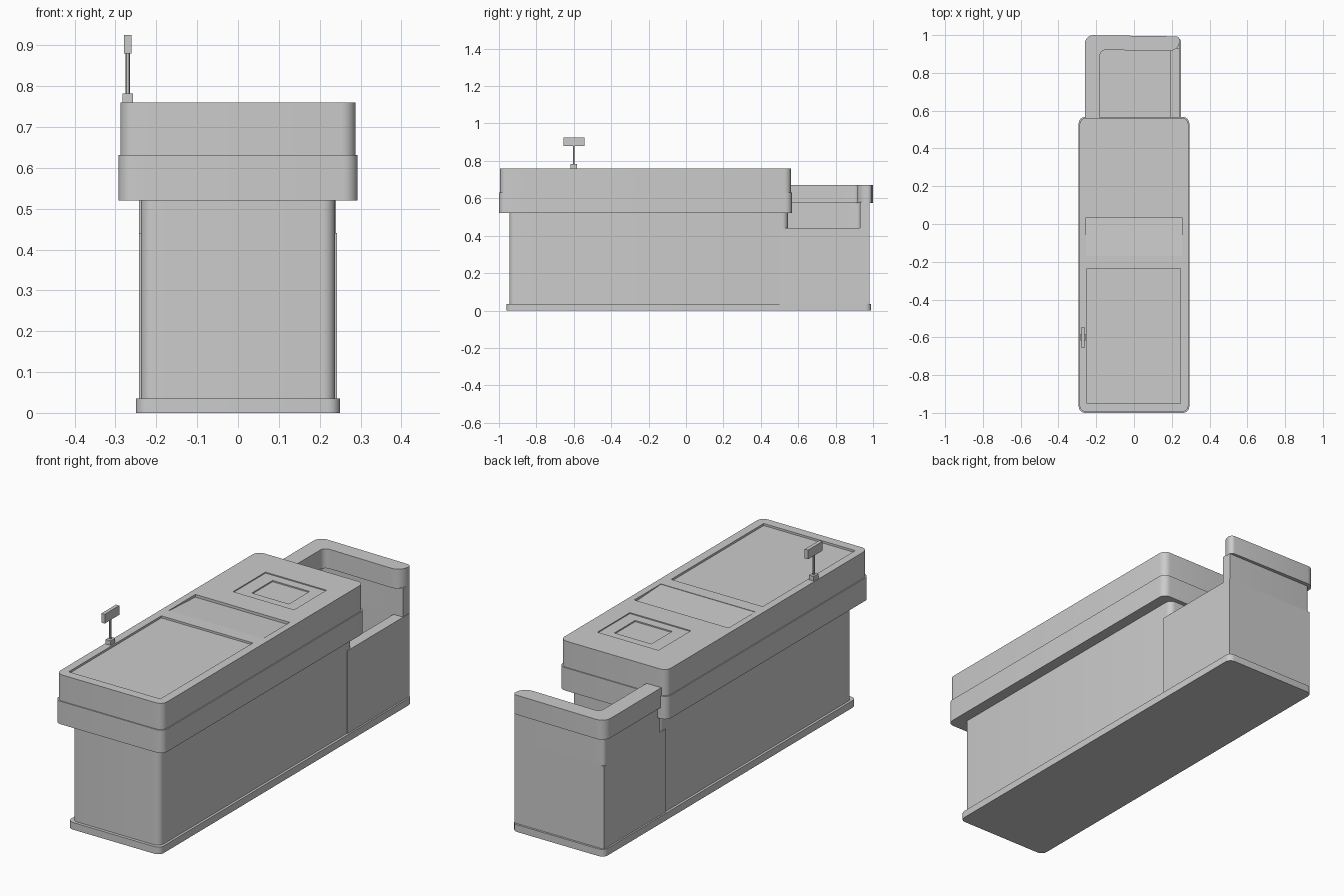
import bpy, bmesh, math

if "Cube" in bpy.data.objects:
    bpy.data.objects.remove(bpy.data.objects["Cube"])


def fillet(points, seg=6):
    """Round the corners of a 2D outline; points are (x, y, radius)."""
    out = []
    n = len(points)
    for i, (x, y, r) in enumerate(points):
        if r <= 0:
            out.append((x, y))
            continue
        px, py, _ = points[i - 1]
        nx, ny, _ = points[(i + 1) % n]
        la, lb = math.hypot(px - x, py - y), math.hypot(nx - x, ny - y)
        a = (x + (px - x) * r / la, y + (py - y) * r / la)
        b = (x + (nx - x) * r / lb, y + (ny - y) * r / lb)
        c = (a[0] + b[0] - x, a[1] + b[1] - y)
        for k in range(seg + 1):
            t = math.pi / 2 * k / seg
            s, q = 1 - math.sin(t), 1 - math.cos(t)
            # quarter ellipse from a to b around c
            out.append((c[0] + (a[0] - c[0]) * (1 - q) + (b[0] - c[0]) * (1 - s),
                        c[1] + (a[1] - c[1]) * (1 - q) + (b[1] - c[1]) * (1 - s)))
    return out


def prism(name, points, z0, z1):
    bm = bmesh.new()
    face = bm.faces.new([bm.verts.new((x, y, z0)) for x, y in fillet(points)])
    top = bmesh.ops.extrude_face_region(bm, geom=[face])
    for v in top["geom"]:
        if isinstance(v, bmesh.types.BMVert):
            v.co.z = z1
    bmesh.ops.recalc_face_normals(bm, faces=bm.faces)
    me = bpy.data.meshes.new(name)
    bm.to_mesh(me)
    bm.free()
    ob = bpy.data.objects.new(name, me)
    bpy.context.collection.objects.link(ob)
    return ob


def box(name, x0, x1, y0, y1, z0, z1, r=0.0):
    return prism(name, [(x0, y0, r), (x1, y0, r), (x1, y1, r), (x0, y1, r)], z0, z1)


def cut(ob, cutter):
    m = ob.modifiers.new("cut", "BOOLEAN")
    m.operation, m.solver, m.object = "DIFFERENCE", "EXACT", cutter
    bpy.context.view_layer.objects.active = ob
    bpy.ops.object.modifier_apply(modifier=m.name)
    bpy.data.objects.remove(cutter)


# Base and counter
box("plinth", -0.25, 0.25, -0.96, 0.99, 0, 0.035, 0.03)
box("counter_body", -0.238, 0.238, -0.945, 0.545, 0.03, 0.53, 0.03)
box("counter_band", -0.293, 0.293, -1.0, 0.567, 0.52, 0.632, 0.035)
top = box("counter_top", -0.288, 0.288, -0.995, 0.562, 0.63, 0.76, 0.035)

# Recessed belt and scanner window in the counter top
cut(top, box("belt_cutter", -0.25, 0.245, -0.95, -0.235, 0.75, 0.8))
cut(top, box("scanner_cutter", -0.135, 0.195, 0.155, 0.405, 0.755, 0.8))
cut(top, box("window_cutter", -0.065, 0.135, 0.2, 0.36, 0.749, 0.8))

# Ramp sloping down to a step behind the belt
ramp = box("ramp_cutter", -0.255, 0.255, -0.17, 0.035, 0.747, 0.8)
for v in ramp.data.vertices:
    if v.co.y < 0 and v.co.z < 0.76:
        v.co.z = 0.758
cut(top, ramp)

# Bagging well: low open box with a taller wall on the left and back
well = box("bagging_well", -0.242, 0.242, 0.5, 0.98, 0.03, 0.44)
cut(well, box("well_cutter", -0.19, 0.19, 0.55, 0.93, 0.3, 0.6))
prism("bagging_wall", [(-0.242, 0.545, 0), (-0.242, 0.98, 0.02), (0.24, 0.98, 0),
                       (0.24, 0.93, 0), (-0.19, 0.93, 0.02), (-0.19, 0.545, 0)], 0.435, 0.58)

# L-shaped rail over the wall
prism("bagging_rail", [(-0.26, 0.56, 0), (-0.26, 1.0, 0.045), (0.242, 0.993, 0.02),
                       (0.242, 0.915, 0.055), (-0.18, 0.922, 0.03), (-0.18, 0.56, 0)],
      0.575, 0.67)

# Lane sign on a thin post
box("sign_base", -0.283, -0.257, -0.618, -0.582, 0.755, 0.782)
bpy.ops.mesh.primitive_cylinder_add(vertices=12, radius=0.005, depth=0.11,
                                    location=(-0.27, -0.6, 0.83))
bpy.context.object.name = "sign_post"
box("sign_panel", -0.279, -0.261, -0.656, -0.544, 0.88, 0.925)

# Smooth the rounded corners, keep edges sharp
for ob in bpy.data.objects:
    bpy.ops.object.select_all(action="DESELECT")
    ob.select_set(True)
    bpy.context.view_layer.objects.active = ob
    bpy.ops.object.shade_smooth_by_angle(angle=math.radians(30))
